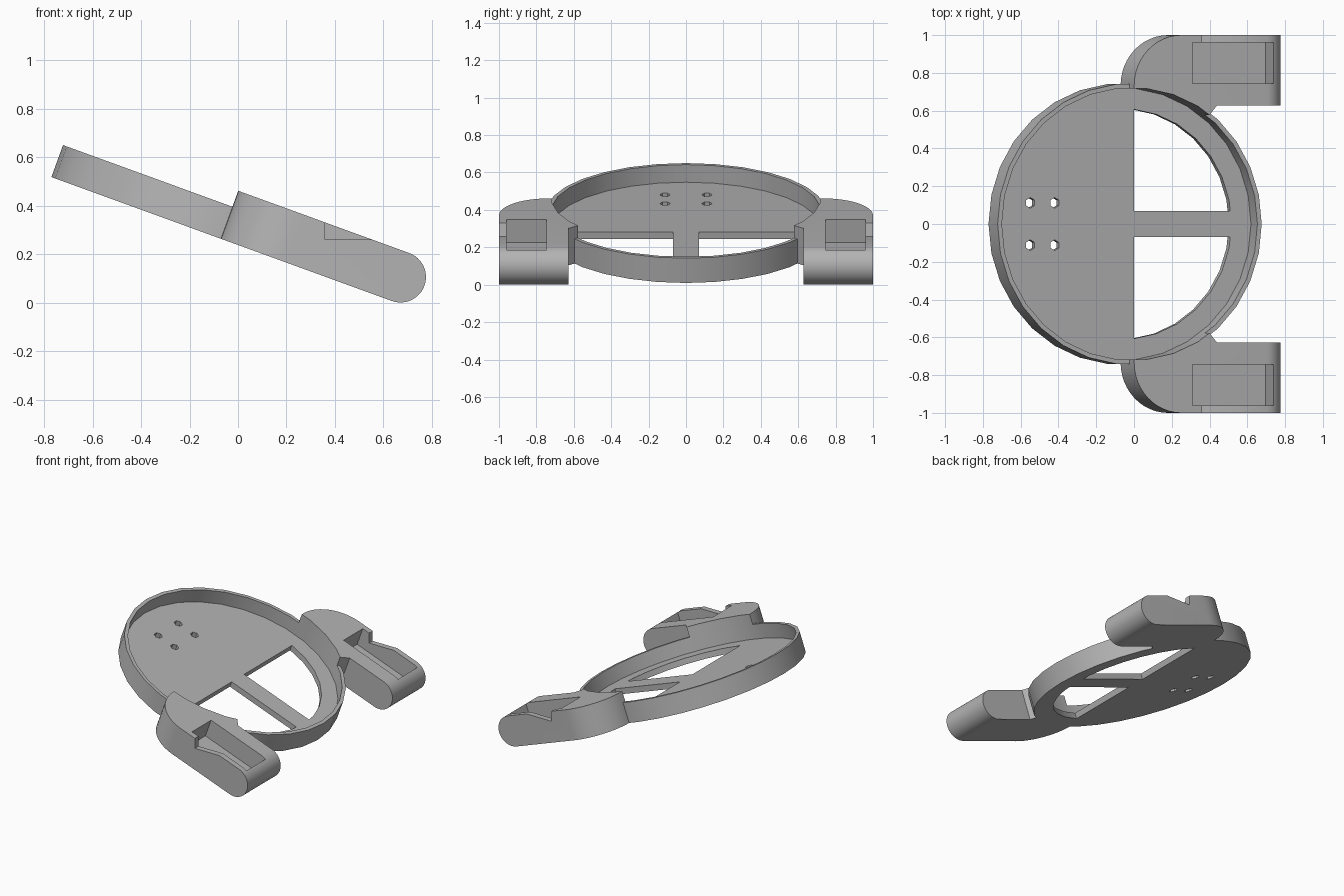
import bpy, bmesh
from math import sin, cos, pi, radians, hypot
from mathutils import Matrix, Vector

if "Cube" in bpy.data.objects:
    bpy.data.objects.remove(bpy.data.objects["Cube"], do_unlink=True)

TILT = Matrix.Rotation(radians(20), 4, 'Y')
BASE, FLOOR, RIM, ARM_TOP = 0.2235, 0.264, 0.364, 0.434   # heights before tilting
CX = -0.157                                               # tray centre

grey = bpy.data.materials.new("plain_grey")
grey.use_nodes = True
grey.diffuse_color = (0.45, 0.45, 0.45, 1)
grey.node_tree.nodes["Principled BSDF"].inputs["Base Color"].default_value = grey.diffuse_color


def prism(name, points, low, high, axis='Z', matrix=TILT):
    """Extrude a flat outline along Z, or along Y for side profiles."""
    place = (lambda a, b, h: (a, b, h)) if axis == 'Z' else (lambda a, b, h: (a, h, b))
    bm = bmesh.new()
    face = bm.faces.new([bm.verts.new(place(a, b, low)) for a, b in points])
    top = bmesh.ops.extrude_face_region(bm, geom=[face])
    verts = [g for g in top["geom"] if isinstance(g, bmesh.types.BMVert)]
    bmesh.ops.translate(bm, verts=verts, vec=Vector(place(0, 0, high - low)))
    bmesh.ops.recalc_face_normals(bm, faces=bm.faces)
    bmesh.ops.transform(bm, matrix=matrix, verts=bm.verts)
    mesh = bpy.data.meshes.new(name)
    bm.to_mesh(mesh)
    bm.free()
    mesh.materials.append(grey)
    obj = bpy.data.objects.new(name, mesh)
    bpy.context.collection.objects.link(obj)
    return obj


def boolean(obj, other, operation='DIFFERENCE'):
    mod = obj.modifiers.new("shape", 'BOOLEAN')
    mod.operation, mod.object, mod.solver = operation, other, 'EXACT'
    bpy.context.view_layer.update()
    graph = bpy.context.evaluated_depsgraph_get()
    mesh = bpy.data.meshes.new_from_object(obj.evaluated_get(graph))
    obj.modifiers.clear()
    obj.data = mesh
    bpy.data.objects.remove(other, do_unlink=True)


def arc(x, y, r, start, end, n):
    angles = [radians(start + (end - start) * i / n) for i in range(n + 1)]
    return [(x + r * cos(a), y + r * sin(a)) for a in angles]


def circle(x, y, r, n=30, turn=0):
    return arc(x, y, r, turn, turn + 360, n)[:-1]


def rect(x0, x1, y0, y1):
    return [(x0, y0), (x1, y0), (x1, y1), (x0, y1)]


# Round tray with a thin raised rim
tray = prism("round_tray", circle(CX, 0, 0.744), BASE, RIM)
boolean(tray, prism("recess", circle(CX, 0, 0.72), FLOOR, 1))

# Two openings with a crossbar left between them
for side in (-1, 1):
    opening = prism("opening", circle(CX, 0, 0.61), 0.1, 0.5)
    edges = sorted((side * 0.07, side * 0.9))
    boolean(opening, prism("limit", rect(-0.097, 0.9, *edges), 0, 0.6), 'INTERSECT')
    boolean(tray, opening)

# Four small mounting holes
for x in (-0.68, -0.543):
    for y in (-0.112, 0.112):
        boolean(tray, prism("hole", circle(x, y, 0.028, 6, 30), 0.1, 0.5))

# Side arms: rounded rear corner, rounded front end, pocket and outer notch
R_END = (ARM_TOP - BASE) / 2
profile = [(-0.5, ARM_TOP), (-0.5, BASE)]
profile += arc(0.594, BASE + R_END, R_END, -90, 90, 24)
for side, label in ((1, "left"), (-1, "right")):
    plan = arc(0.11, 0.733, 0.267, 90, 180, 12)
    plan += [(CX, 0.5), (0.203, 0.5), (0.31, 0.628), (0.75, 0.628), (0.75, 1.0)]
    arm = prism(label + "_arm", [(x, y * side) for x, y in plan], 0, 0.6)
    boolean(arm, prism("side_profile", profile, -1.2, 1.2, 'Y'), 'INTERSECT')
    boolean(arm, prism("tray_space", circle(CX, 0, 0.72), 0, 1))
    pocket = sorted((side * 0.745, side * 0.96))
    boolean(arm, prism("pocket", rect(0.172, 0.63, *pocket), 0.303, 0.6))
    notch = sorted((side * 0.93, side * 1.1))
    boolean(arm, prism("notch", rect(0.36, 0.9, *notch), 0.26, 0.6, 'Z', Matrix()))

# Smooth the curved walls and keep the corners crisp
for obj in bpy.context.scene.objects:
    obj.select_set(obj.type == 'MESH')
bpy.context.view_layer.objects.active = tray
bpy.ops.object.shade_smooth_by_angle(angle=radians(25))
